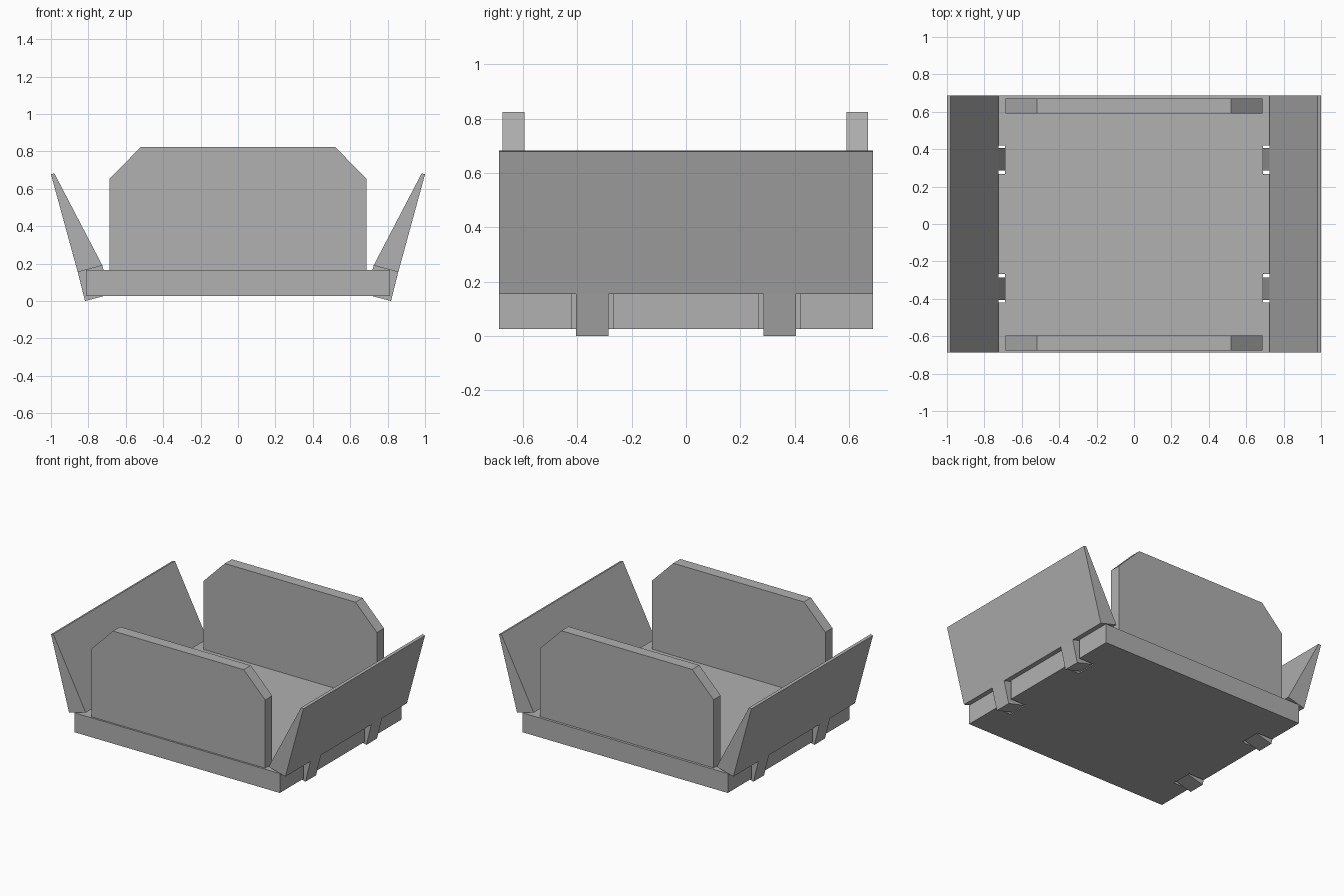
import bpy

if "Cube" in bpy.data.objects:
    bpy.data.objects.remove(bpy.data.objects["Cube"])

grey = bpy.data.materials.new("dark_grey")
grey.diffuse_color = (0.44, 0.44, 0.44, 1)
grey.use_nodes = True
grey.node_tree.nodes["Principled BSDF"].inputs["Base Color"].default_value = grey.diffuse_color


def prism(name, outline, axis, lo, hi):
    """Extrude a counter-clockwise outline along 'y' (x,z points) or 'z' (x,y points)."""
    def point(a, b, h):
        return (a, h, b) if axis == 'y' else (a, b, h)
    n = len(outline)
    verts = [point(a, b, h) for h in (lo, hi) for a, b in outline]
    faces = [tuple(range(n)), tuple(range(2 * n - 1, n - 1, -1))]
    faces += [(i, i + n, (i + 1) % n + n, (i + 1) % n) for i in range(n)]
    if axis == 'z':
        faces = [f[::-1] for f in faces]
    mesh = bpy.data.meshes.new(name)
    mesh.from_pydata(verts, [], faces)
    mesh.materials.append(grey)
    obj = bpy.data.objects.new(name, mesh)
    bpy.context.collection.objects.link(obj)
    return obj


def mirrored(points, side):
    return points if side > 0 else [(-x, z) for x, z in reversed(points)]


# Base tray with open slots in both side edges
edge = [(0.813, -0.688)]
for lo, hi in ((-0.42, -0.268), (0.268, 0.42)):
    edge += [(0.813, lo), (0.69, lo), (0.69, hi), (0.813, hi)]
edge += [(0.813, 0.688)]
prism("base", edge + [(-x, y) for x, y in reversed(edge)], 'z', 0.026, 0.165)

# End boards with clipped upper corners
board = [(-0.688, 0.165), (0.688, 0.165), (0.688, 0.653),
         (0.518, 0.825), (-0.518, 0.825), (-0.688, 0.653)]
prism("front_board", board, 'y', -0.675, -0.595)
prism("back_board", board, 'y', 0.59, 0.67)

# Flared side panels and the tabs that sit in the base slots
panel = [(0.725, 0.19), (0.857, 0.155), (1.0, 0.678), (0.982, 0.683)]
tab = [(0.686, 0.035), (0.818, 0.0), (0.857, 0.155), (0.725, 0.19)]
for side, label in ((-1, "left"), (1, "right")):
    prism(label + "_panel", mirrored(panel, side), 'y', -0.688, 0.688)
    for y, place in ((-0.345, "front"), (0.345, "back")):
        prism(f"{label}_{place}_tab", mirrored(tab, side), 'y', y - 0.06, y + 0.06)
